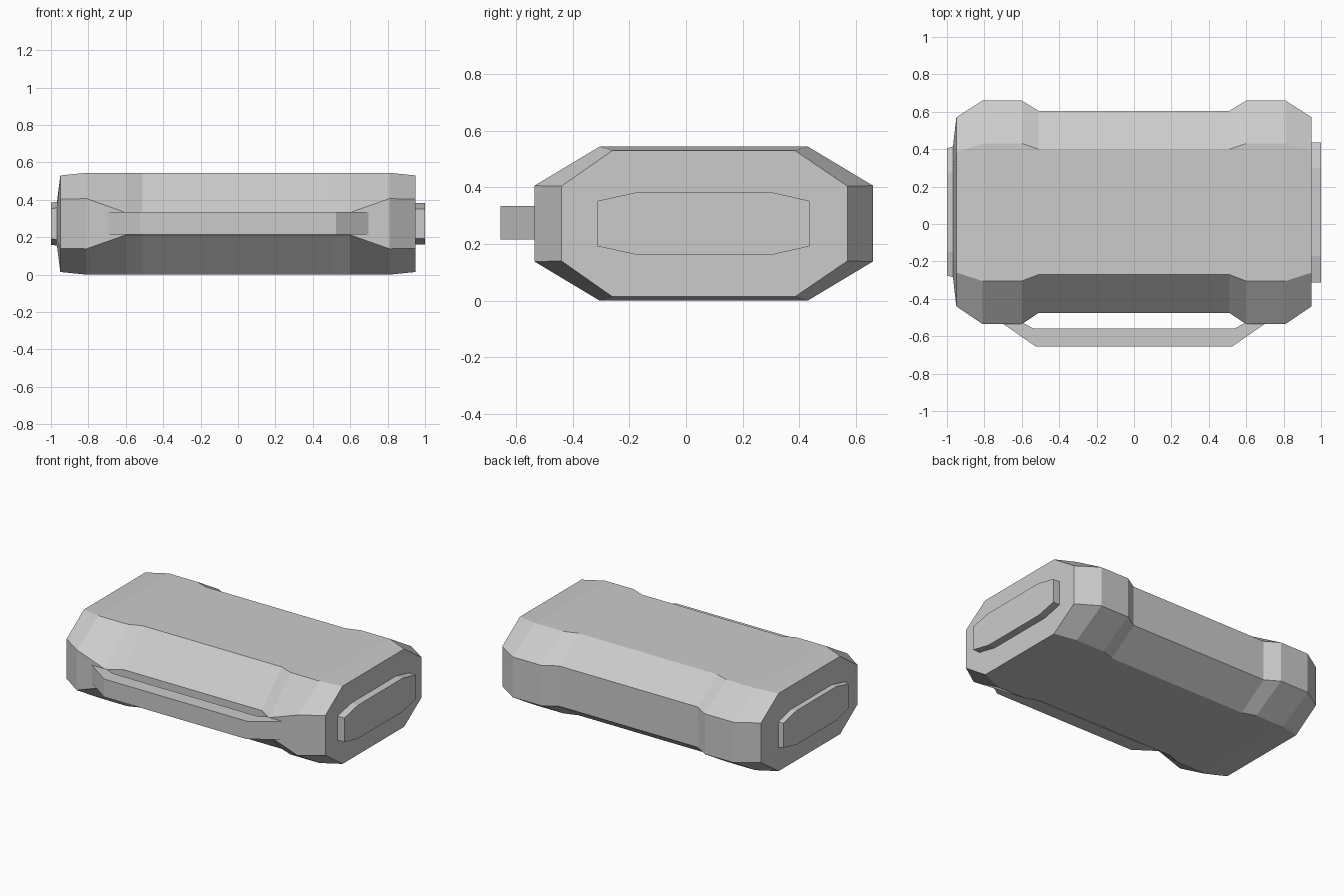
import bpy, bmesh

if "Cube" in bpy.data.objects:
    bpy.data.objects.remove(bpy.data.objects["Cube"], do_unlink=True)

grey = bpy.data.materials.new("light_grey")
grey.use_nodes = True
GREY = (0.6, 0.6, 0.6, 1)
grey.diffuse_color = GREY
grey.node_tree.nodes["Principled BSDF"].inputs["Base Color"].default_value = GREY


def loft(name, rings):
    """Skin matching rings of points and cap both ends."""
    bm = bmesh.new()
    loops = [[bm.verts.new(p) for p in ring] for ring in rings]
    for a, b in zip(loops, loops[1:]):
        for i in range(len(a)):
            j = (i + 1) % len(a)
            bm.faces.new((a[i], a[j], b[j], b[i]))
    bm.faces.new(loops[0])
    bm.faces.new(loops[-1])
    bmesh.ops.recalc_face_normals(bm, faces=bm.faces)
    mesh = bpy.data.meshes.new(name)
    bm.to_mesh(mesh)
    bm.free()
    mesh.materials.append(grey)
    obj = bpy.data.objects.new(name, mesh)
    bpy.context.collection.objects.link(obj)
    return obj


MID = 0.272  # height of the middle plane


def octagon(x, front, flat_front, flat_back, back, half, front_band, back_band):
    """Eight-sided slice, mirrored about the middle plane."""
    upper = [(front, front_band), (flat_front, half), (flat_back, half), (back, back_band)]
    return ([(x, y, MID + h) for y, h in upper]
            + [(x, y, MID - h) for y, h in reversed(upper)])


# Body: bulky ends, waisted middle with a narrow band behind the handle
tip = (-0.44, -0.26, 0.385, 0.57, 0.258, 0.132, 0.132)
bulge = (-0.535, -0.305, 0.43, 0.66, 0.272, 0.134, 0.134)
shoulder = (-0.535, -0.305, 0.43, 0.66, 0.272, 0.06, 0.134)
waist = (-0.475, -0.27, 0.40, 0.605, 0.272, 0.06, 0.134)
half_body = [(0.95, tip), (0.81, bulge), (0.6, shoulder), (0.51, waist)]
slices = [(-x, s) for x, s in half_body] + [(x, s) for x, s in reversed(half_body)]
crown = (-0.285, -0.15, 0.28, 0.415, 0.117, 0.085, 0.085)
slices = [(-0.968, crown)] + slices
loft("body", [octagon(x, *s) for x, s in slices])

# End panels
panel = (-0.313, -0.17, 0.3, 0.437, 0.111, 0.08, 0.08)
loft("left_end_panel", [octagon(x, *panel) for x in (0.94, 1.0)])
panel_face = (-0.275, -0.145, 0.27, 0.405, 0.113, 0.081, 0.081)
loft("right_end_panel", [octagon(-0.966, *crown), octagon(-1.0, *panel_face)])

# Carrying handle: extruded bracket outline
outer = [(0.72, -0.52), (0.525, -0.655)]
inner = [(0.535, -0.56), (0.61, -0.52)]
path = outer + [(-x, y) for x, y in reversed(outer)]
back = [(-x, y) for x, y in reversed(inner)] + inner
loft("handle", [[(x, y, z) for x, y in path + back] for z in (0.215, 0.334)])
